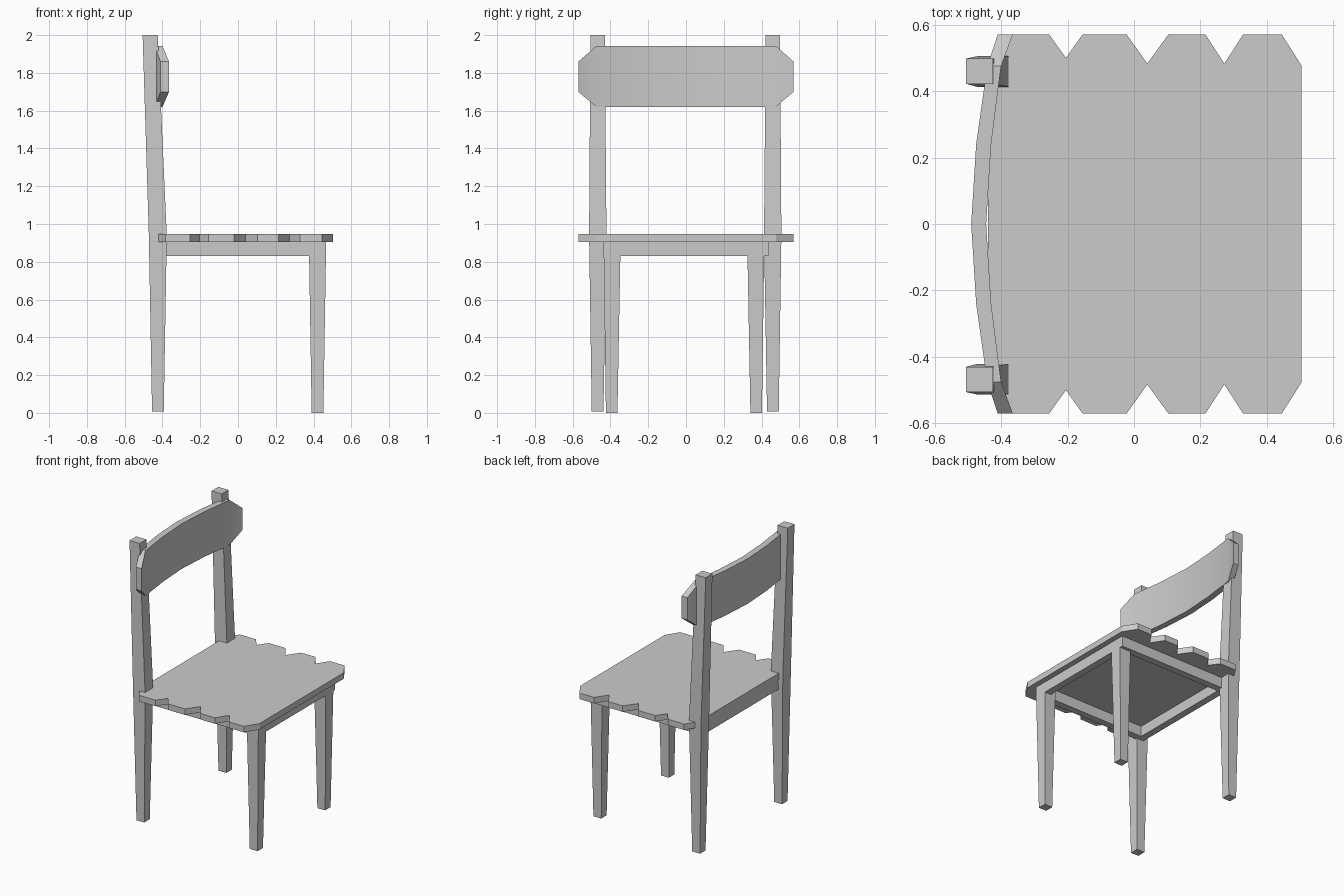
import bpy, bmesh

if "Cube" in bpy.data.objects:
    bpy.data.objects.remove(bpy.data.objects["Cube"])


def make(name, verts, faces):
    mesh = bpy.data.meshes.new(name)
    mesh.from_pydata(verts, [], faces)
    bm = bmesh.new()
    bm.from_mesh(mesh)
    bmesh.ops.recalc_face_normals(bm, faces=bm.faces)
    bm.to_mesh(mesh)
    bm.free()
    obj = bpy.data.objects.new(name, mesh)
    bpy.context.collection.objects.link(obj)
    return obj


def loft(name, rings):
    """Skin a list of equal-sized vertex rings and cap both ends."""
    n = len(rings[0])
    faces = [(r * n + i, r * n + (i + 1) % n, (r + 1) * n + (i + 1) % n, (r + 1) * n + i)
             for r in range(len(rings) - 1) for i in range(n)]
    last = (len(rings) - 1) * n
    faces += [tuple(range(n)), tuple(range(last, last + n))]
    return make(name, [v for r in rings for v in r], faces)


def rect(x0, x1, y0, y1, z):
    return [(x0, y0, z), (x1, y0, z), (x1, y1, z), (x0, y1, z)]


def leg(name, sections, side, shift):
    """Tapered leg from (x0, x1, y0, y1, z) sections, flipped to one side."""
    loft(name, [rect(x0, x1, side * y0 + shift, side * y1 + shift, z)
                for x0, x1, y0, y1, z in sections])


# legs: the back pair continues up as the backrest posts
back = [(-0.455, -0.393, 0.433, 0.495, 0.008),
        (-0.472, -0.377, 0.417, 0.509, 0.94),
        (-0.505, -0.425, 0.426, 0.502, 2.0)]
front = [(0.39, 0.452, 0.352, 0.413, 0.0),
         (0.376, 0.466, 0.336, 0.425, 0.86),
         (0.376, 0.466, 0.336, 0.425, 0.91)]
for side, label in ((-1, "right"), (1, "left")):
    leg("back_leg_" + label, back, side, -0.004)
    leg("front_leg_" + label, front, side, -0.011)

# apron rails under the seat
for name, x0, x1, y0, y1 in (("front_rail", 0.415, 0.465, -0.436, 0.436),
                             ("back_rail", -0.435, -0.385, -0.436, 0.436),
                             ("side_rail_right", -0.385, 0.415, -0.436, -0.386),
                             ("side_rail_left", -0.385, 0.415, 0.386, 0.436)):
    loft(name, [rect(x0, x1, y0, y1, 0.83), rect(x0, x1, y0, y1, 0.907)])

# seat slab with notched sides
edge = [(-0.44, 0.48), (-0.385, 0.57), (-0.255, 0.57), (-0.205, 0.50), (-0.155, 0.57),
        (-0.022, 0.57), (0.04, 0.483), (0.103, 0.57), (0.215, 0.57), (0.272, 0.483),
        (0.328, 0.57), (0.445, 0.57), (0.504, 0.477)]
outline = edge + [(x, -y) for x, y in reversed(edge)]
loft("seat", [[(x, y, z) for x, y in outline] for z in (0.905, 0.948)])

# curved backrest with clipped corners: (y, back x, front x, bottom z, top z)
half = [(0.57, -0.41, -0.365, 1.70, 1.86),
        (0.475, -0.442, -0.40, 1.62, 1.943),
        (0.24, -0.475, -0.43, 1.62, 1.943),
        (0.0, -0.49, -0.445, 1.62, 1.943)]
stations = half + [(-y, *rest) for y, *rest in reversed(half[:-1])]
rest = loft("backrest", [[(b, y, z0), (f, y, z0), (f, y, z1), (b, y, z1)]
                         for y, b, f, z0, z1 in stations])
bpy.context.view_layer.objects.active = rest
rest.select_set(True)
bpy.ops.object.shade_smooth_by_angle(angle=0.52)
